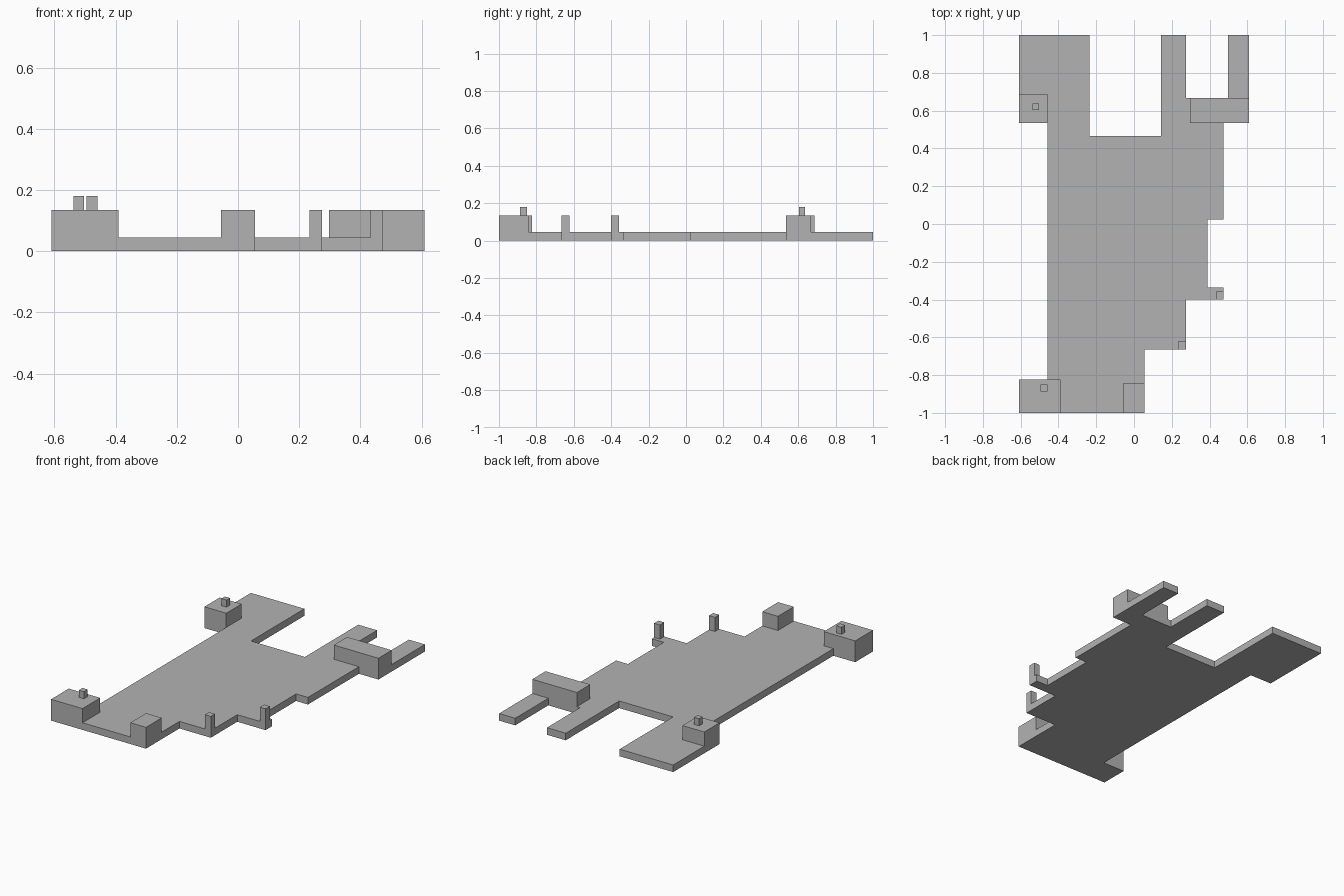
import bpy
import bmesh

default = bpy.data.objects.get("Cube")
if default:
    bpy.data.objects.remove(default, do_unlink=True)

SLAB, BLOCK, CAP = 0.045, 0.135, 0.18

grey = bpy.data.materials.new("plain grey")
grey.use_nodes = True
colour = (0.45, 0.45, 0.45, 1)
grey.diffuse_color = colour
grey.node_tree.nodes["Principled BSDF"].inputs["Base Color"].default_value = colour


def prism(name, outline, bottom, top):
    """Extrude a flat outline upward into a closed solid."""
    bm = bmesh.new()
    base = bm.faces.new([bm.verts.new((x, y, bottom)) for x, y in outline])
    raised = bmesh.ops.extrude_face_region(bm, geom=[base], use_keep_orig=True)["geom"]
    verts = [v for v in raised if isinstance(v, bmesh.types.BMVert)]
    bmesh.ops.translate(bm, verts=verts, vec=(0, 0, top - bottom))
    bmesh.ops.recalc_face_normals(bm, faces=bm.faces)
    mesh = bpy.data.meshes.new(name)
    bm.to_mesh(mesh)
    bm.free()
    mesh.materials.append(grey)
    obj = bpy.data.objects.new(name, mesh)
    bpy.context.collection.objects.link(obj)
    return obj


def block(name, x0, x1, y0, y1, bottom, top):
    return prism(name, [(x0, y0), (x1, y0), (x1, y1), (x0, y1)], bottom, top)


# Stepped base slab with its three rear arms
prism("base_slab", [
    (-0.61, -1), (0.055, -1), (0.055, -0.665), (0.275, -0.665),
    (0.275, -0.4), (0.473, -0.4), (0.473, -0.335), (0.39, -0.335),
    (0.39, 0.025), (0.473, 0.025), (0.473, 0.535), (0.61, 0.535),
    (0.61, 1), (0.497, 1), (0.497, 0.668), (0.275, 0.668),
    (0.275, 1), (0.143, 1), (0.143, 0.465), (-0.235, 0.465),
    (-0.235, 1), (-0.61, 1), (-0.61, 0.535), (-0.457, 0.535),
    (-0.457, -0.823), (-0.61, -0.823)], 0, SLAB)

# Raised blocks
block("front_right_block", -0.61, -0.39, -1, -0.823, SLAB, BLOCK)
block("front_centre_block", -0.055, 0.055, -1, -0.842, SLAB, BLOCK)
block("rear_right_block", -0.61, -0.457, 0.535, 0.688, SLAB, BLOCK)
block("rear_left_bar", 0.297, 0.61, 0.535, 0.668, SLAB, BLOCK)

# Thin corner posts
block("front_post", 0.234, 0.275, -0.665, -0.623, SLAB, BLOCK)
block("side_post", 0.433, 0.473, -0.4, -0.357, SLAB, BLOCK)

# Small pegs on the right-hand blocks
block("front_peg", -0.495, -0.459, -0.887, -0.85, BLOCK, CAP)
block("rear_peg", -0.538, -0.503, 0.603, 0.637, BLOCK, CAP)
